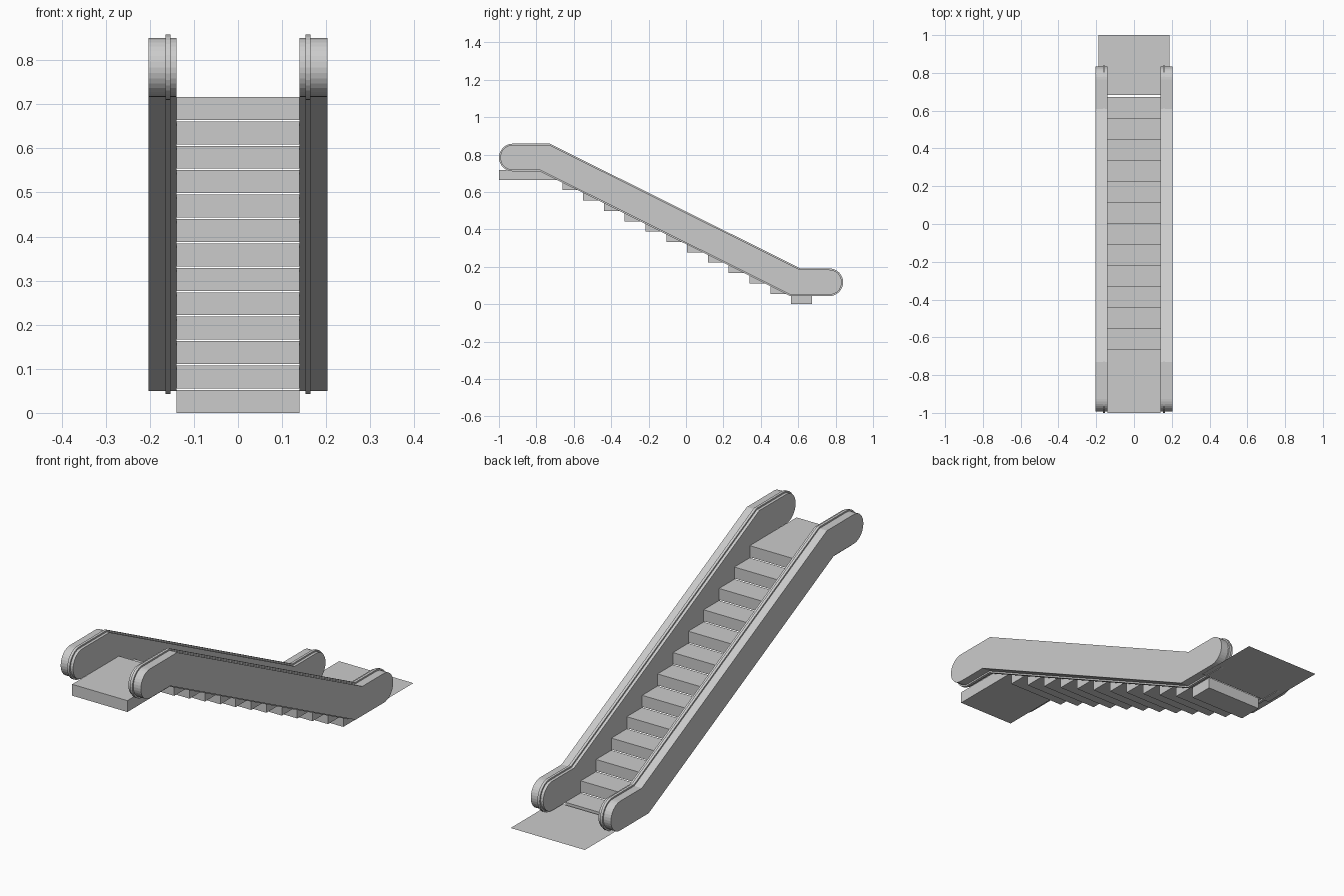
import bpy, bmesh, math

if "Cube" in bpy.data.objects:
    bpy.data.objects.remove(bpy.data.objects["Cube"])


def make_object(name, bm):
    bmesh.ops.recalc_face_normals(bm, faces=bm.faces)
    mesh = bpy.data.meshes.new(name)
    bm.to_mesh(mesh)
    bm.free()
    obj = bpy.data.objects.new(name, mesh)
    bpy.context.collection.objects.link(obj)
    return obj


def box(name, half_x, y0, y1, z0, z1):
    bm = bmesh.new()
    bmesh.ops.create_cube(bm, size=1)
    for v in bm.verts:
        v.co = (v.co.x * 2 * half_x,
                (y0 + y1) / 2 + v.co.y * (y1 - y0),
                (z0 + z1) / 2 + v.co.z * (z1 - z0))
    return make_object(name, bm)


def side_profile(grow):
    """Balustrade outline in (y, z), grown outward by the given amount."""
    r = 0.067 + grow
    s = grow * 0.235  # corner shift that keeps the sloped offset even
    top, low = (-0.926, 0.784), (0.766, 0.117)
    n = 16
    pts = [(-0.73 + s, top[1] + r), (0.61 + s, low[1] + r)]
    for i in range(n + 1):
        a = math.pi / 2 - math.pi * i / n
        pts.append((low[0] + r * math.cos(a), low[1] + r * math.sin(a)))
    pts += [(0.56 - s, low[1] - r), (-0.78 - s, top[1] - r)]
    for i in range(n + 1):
        a = -math.pi / 2 - math.pi * i / n
        pts.append((top[0] + r * math.cos(a), top[1] + r * math.sin(a)))
    return pts


def extrude_profile(name, pts, x0, x1):
    bm = bmesh.new()
    face = bm.faces.new([bm.verts.new((x0, y, z)) for y, z in pts])
    new = bmesh.ops.extrude_face_region(bm, geom=[face])["geom"]
    verts = [g for g in new if isinstance(g, bmesh.types.BMVert)]
    # the starting face stays as the first cap
    bmesh.ops.translate(bm, verts=verts, vec=(x1 - x0, 0, 0))
    if not any(all(abs(v.co.x - x0) < 1e-6 for v in f.verts) for f in bm.faces):
        bm.faces.new([v for v in bm.verts if abs(v.co.x - x0) < 1e-6])
    return make_object(name, bm)


# Balustrades and handrail ridges, one per side
for side, sign in (("left", -1), ("right", 1)):
    extrude_profile(side + "_balustrade", side_profile(0), sign * 0.14, sign * 0.203)
    extrude_profile(side + "_handrail", side_profile(0.007), sign * 0.153, sign * 0.165)

# Steps
rise, run, height = 0.0554, 0.1112, 0.052
for k in range(12):
    y1 = 0.673 - run * k
    box(f"step_{k + 1}", 0.14, y1 - run, y1, rise * k, rise * k + height)

# Upper landing in two pieces
z = rise * 12
box("upper_landing", 0.14, -0.89, 0.673 - run * 12, z, z + height)
box("upper_landing_edge", 0.14, -1.0, -0.89, z, z + height)

# Lower floor plate, a thin sheet behind the first step
bm = bmesh.new()
bm.faces.new([bm.verts.new(p) for p in
              ((-0.188, 0.684, 0.046), (0.188, 0.684, 0.046), (0.188, 1.0, 0.046), (-0.188, 1.0, 0.046))])
make_object("lower_floor_plate", bm)
